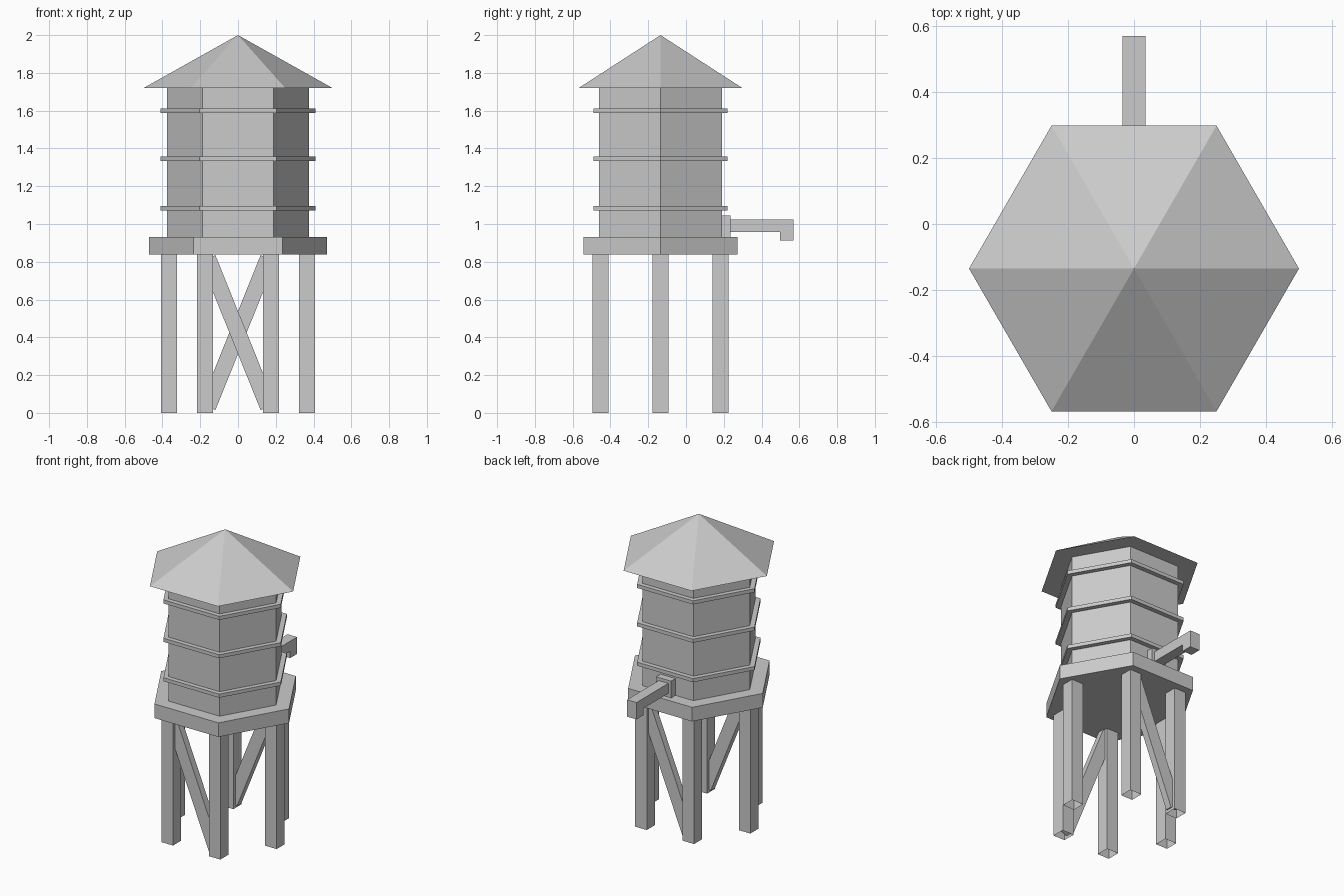
import bpy, bmesh, math
from mathutils import Matrix, Vector

if "Cube" in bpy.data.objects:
    bpy.data.objects.remove(bpy.data.objects["Cube"])

CY = -0.135  # y of the tower axis


def finish(name, bm):
    mesh = bpy.data.meshes.new(name)
    bm.to_mesh(mesh)
    bm.free()
    obj = bpy.data.objects.new(name, mesh)
    bpy.context.collection.objects.link(obj)
    return obj


def hexagon(name, r_bottom, r_top, z0, z1):
    bm = bmesh.new()
    bmesh.ops.create_cone(bm, cap_ends=True, segments=6, radius1=r_bottom, radius2=r_top,
                          depth=z1 - z0)
    # Put two corners on the x axis
    corner = max(bm.verts, key=lambda v: v.co.xy.length).co
    turn = Matrix.Rotation(-math.atan2(corner.y, corner.x), 4, 'Z')
    bm.transform(Matrix.Translation((0, CY, (z0 + z1) / 2)) @ turn)
    return finish(name, bm)


def box(name, centre, size, angle=0, open_bottom=False):
    bm = bmesh.new()
    bmesh.ops.create_cube(bm, size=1)
    if open_bottom:
        bm.normal_update()
        bmesh.ops.delete(bm, geom=[f for f in bm.faces if f.normal.z < -0.9],
                         context='FACES_ONLY')
    bm.transform(Matrix.Translation(centre) @ Matrix.Rotation(angle, 4, 'Y')
                 @ Matrix.Diagonal((*size, 1)))
    return finish(name, bm)


# Roof, tank, bands and platform
hexagon("roof", 0.5, 0, 1.72, 2.0)
hexagon("tank", 0.375, 0.375, 0.93, 1.72)
for i, z in enumerate((1.083, 1.345, 1.6)):
    hexagon(f"band_{i + 1}", 0.41, 0.41, z - 0.012, z + 0.012)
hexagon("platform", 0.47, 0.47, 0.838, 0.932)

# Six legs, hollow at the foot
for i in range(6):
    a = math.radians(60 * i)
    x = 0.366 * math.cos(a)
    x = math.copysign(0.174, x) if abs(x) < 0.3 else x
    box(f"leg_{i + 1}", (x, CY + 0.366 * math.sin(a), 0.42), (0.085, 0.085, 0.84),
        open_bottom=True)

# One diagonal brace on the front pair of legs, one on the back pair
for name, s in (("front_brace", -1), ("back_brace", 1)):
    box(name, (0, CY + s * 0.317, 0.425), (0.085, 0.045, 0.85), s * math.atan2(0.318, 0.788))

# Spout: flange and an elbow-shaped pipe extruded across x
box("spout_flange", (0, 0.208, 0.988), (0.11, 0.056, 0.112))
profile = [(0.2, 0.957), (0.498, 0.957), (0.498, 0.912), (0.57, 0.912), (0.57, 1.024), (0.2, 1.024)]
bm = bmesh.new()
face = bm.faces.new([bm.verts.new((-0.035, y, z)) for y, z in profile])
ext = bmesh.ops.extrude_face_region(bm, geom=[face])
bmesh.ops.translate(bm, vec=Vector((0.07, 0, 0)),
                    verts=[g for g in ext["geom"] if isinstance(g, bmesh.types.BMVert)])
bmesh.ops.recalc_face_normals(bm, faces=bm.faces)
finish("spout_pipe", bm)
